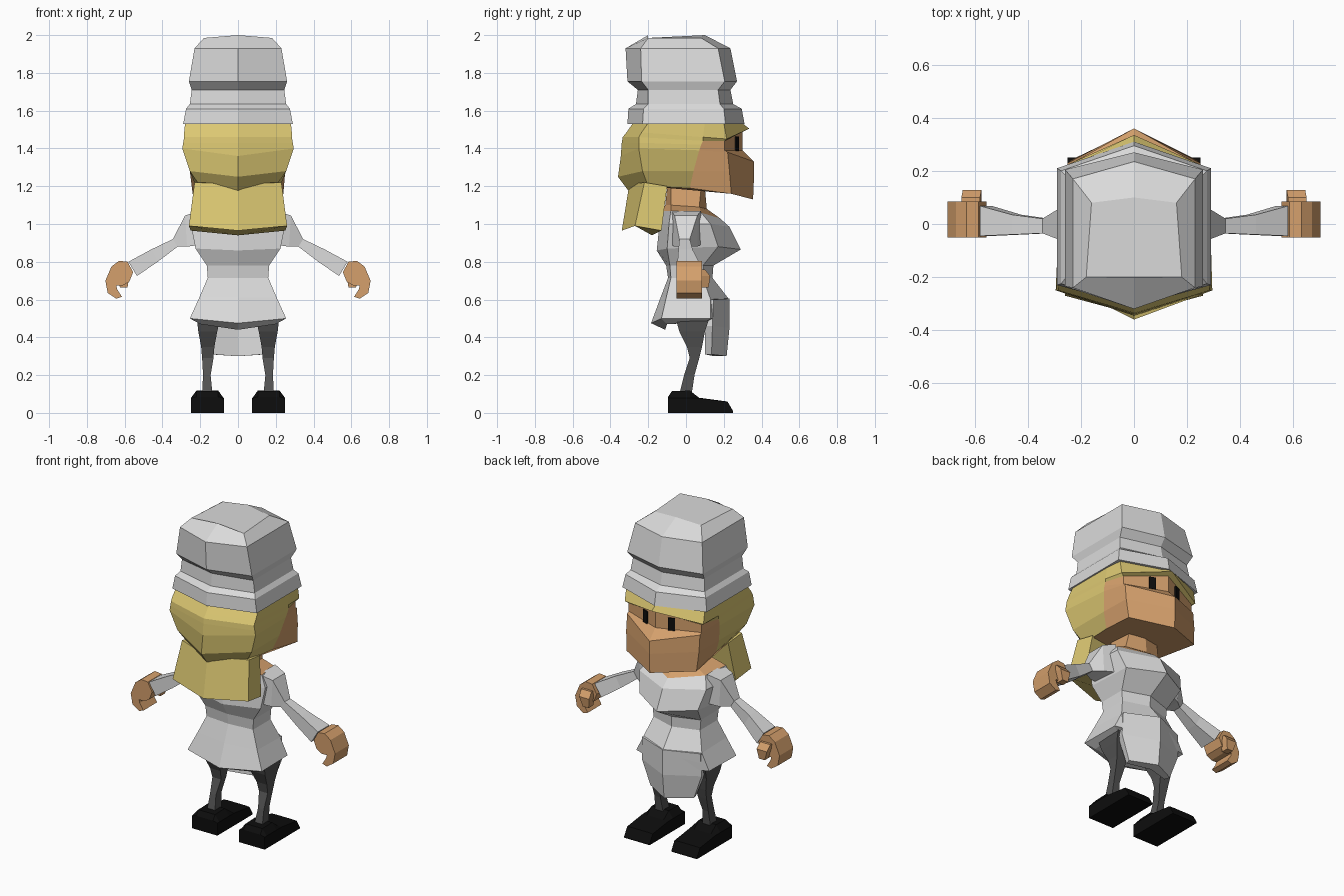
import bpy, bmesh, math
from mathutils import Matrix, Vector

cube = bpy.data.objects.get("Cube")
if cube:
    bpy.data.objects.remove(cube, do_unlink=True)


def material(name, rgb):
    m = bpy.data.materials.new(name)
    m.use_nodes = True
    col = (*rgb, 1.0)
    m.diffuse_color = col
    m.node_tree.nodes["Principled BSDF"].inputs["Base Color"].default_value = col
    return m


CLOTH = material("white cloth", (0.70, 0.70, 0.70))
HAIR = material("blond hair", (0.72, 0.58, 0.17))
SKIN = material("tan skin", (0.66, 0.35, 0.15))
LEGS = material("dark grey stockings", (0.085, 0.085, 0.085))
BLACK = material("black", (0.004, 0.004, 0.004))


def loft(name, rings, mats, rule=None, side=1):
    """Skin closed rings of points; rule(band, segment) picks the material slot."""
    bm = bmesh.new()
    loops = [[bm.verts.new((side * x, y, z)) for x, y, z in r] for r in rings]
    n = len(loops[0])
    for b in range(len(loops) - 1):
        for s in range(n):
            t = (s + 1) % n
            f = bm.faces.new((loops[b][s], loops[b][t], loops[b + 1][t], loops[b + 1][s]))
            f.material_index = rule(b, s) if rule else 0
    first, last = bm.faces.new(loops[0]), bm.faces.new(loops[-1])
    if rule:
        first.material_index = rule(-1, 0)
        last.material_index = rule(len(loops) - 1, 0)
    bmesh.ops.recalc_face_normals(bm, faces=bm.faces)
    me = bpy.data.meshes.new(name)
    bm.to_mesh(me)
    bm.free()
    for m in mats:
        me.materials.append(m)
    ob = bpy.data.objects.new(name, me)
    bpy.context.collection.objects.link(ob)
    return ob


def sym(*half):
    """Close a half ring (first and last points on the centre line) by mirroring it."""
    return list(half) + [(-x, y, z) for x, y, z in half[-2:0:-1]]


def hexa(z, w, yb, ysb, ysf, yf, wf=None):
    """Six-sided ring: pointed front and back, straight sides."""
    return sym((0, yb, z), (w, ysb, z), (wf or w, ysf, z), (0, yf, z))


# Hat: brim, band and tall puffed crown
loft("hat", [
    hexa(1.53, 0.29, -0.31, -0.23, 0.21, 0.31),
    hexa(1.61, 0.275, -0.305, -0.225, 0.20, 0.295),
    hexa(1.635, 0.255, -0.265, -0.20, 0.18, 0.25),
    hexa(1.71, 0.245, -0.255, -0.20, 0.17, 0.235),
    hexa(1.755, 0.26, -0.31, -0.235, 0.205, 0.27),
    hexa(1.93, 0.23, -0.32, -0.24, 0.17, 0.235),
    sym((0, -0.20, 2.0), (0.18, -0.20, 1.985), (0.16, 0.08, 1.985), (0, 0.10, 2.0)),
], [CLOTH])

# Head: hair at the back and sides, skin jaw and recessed eye band under a fringe
head_rings = [
    sym((0, -0.30, 1.17), (0.20, -0.20, 1.20), (0.22, 0.02, 1.19), (0.24, 0.24, 1.16), (0, 0.355, 1.13)),
    sym((0, -0.36, 1.25), (0.255, -0.23, 1.28), (0.255, 0.04, 1.28), (0.25, 0.23, 1.28), (0, 0.36, 1.25)),
    sym((0, -0.345, 1.36), (0.295, -0.25, 1.40), (0.28, 0.07, 1.39), (0.25, 0.22, 1.38), (0, 0.36, 1.33)),
    sym((0, -0.34, 1.43), (0.29, -0.25, 1.43), (0.285, 0.08, 1.42), (0.25, 0.205, 1.39), (0, 0.30, 1.39)),
    sym((0, -0.335, 1.46), (0.285, -0.25, 1.46), (0.285, 0.09, 1.44), (0.25, 0.205, 1.44), (0, 0.30, 1.49)),
    sym((0, -0.315, 1.485), (0.285, -0.235, 1.485), (0.285, 0.09, 1.46), (0.27, 0.215, 1.45), (0, 0.335, 1.505)),
    sym((0, -0.28, 1.535), (0.28, -0.20, 1.535), (0.28, 0.10, 1.535), (0.27, 0.20, 1.535), (0, 0.29, 1.54)),
]
loft("head", head_rings, [HAIR, SKIN], lambda b, s: int(b < 0 or (b < 4 and 2 <= s <= 5)))

# Long hair hanging at the back
loft("hair_tail", [
    sym((0, -0.30, 1.21), (0.23, -0.22, 1.22), (0.22, -0.10, 1.20), (0, -0.14, 1.20)),
    sym((0, -0.34, 0.965), (0.26, -0.27, 0.99), (0.25, -0.13, 0.965), (0, -0.18, 0.94)),
], [HAIR])

# Torso with skin neck and neckline, bust, waist and flared skirt
loft("dress", [
    hexa(1.19, 0.10, -0.10, -0.08, 0.08, 0.10),
    sym((0, -0.11, 1.10), (0.11, -0.08, 1.10), (0.12, 0.07, 1.09), (0, 0.11, 1.08)),
    sym((0, -0.13, 1.07), (0.22, -0.08, 1.07), (0.19, 0.08, 1.06), (0, 0.18, 1.03)),
    sym((0, -0.14, 1.00), (0.25, -0.09, 1.00), (0.23, 0.13, 1.00), (0, 0.23, 0.985)),
    sym((0, -0.155, 0.86), (0.225, -0.10, 0.87), (0.20, 0.17, 0.88), (0, 0.29, 0.865)),
    hexa(0.78, 0.165, -0.105, -0.085, 0.09, 0.145),
    hexa(0.715, 0.16, -0.095, -0.08, 0.09, 0.14),
    sym((0, -0.135, 0.61), (0.205, -0.105, 0.61), (0.20, 0.13, 0.60), (0, 0.225, 0.605)),
    sym((0, -0.185, 0.475), (0.255, -0.13, 0.50), (0.25, 0.13, 0.50), (0, 0.20, 0.49)),
    sym((0, -0.11, 0.44), (0.20, -0.10, 0.47), (0.20, 0.10, 0.48), (0, 0.15, 0.48)),
], [CLOTH, SKIN], lambda b, s: int(b < 2))

# Apron-like front of the skirt
loft("skirt_front_flap", [
    sym((0, 0.15, 0.61), (0.19, 0.10, 0.60), (0.20, 0.145, 0.60), (0, 0.23, 0.605)),
    sym((0, 0.15, 0.45), (0.20, 0.10, 0.46), (0.205, 0.14, 0.46), (0, 0.23, 0.45)),
    sym((0, 0.15, 0.30), (0.14, 0.10, 0.31), (0.15, 0.135, 0.31), (0, 0.215, 0.30)),
], [CLOTH])


def arm_ring(xt, zt, xb, zb, y0, y1):
    return [(xt, y0, zt), (xt, y1, zt), (xb, y1, zb), (xb, y0, zb)]


def box_ring(z, x0, x1, y0, y1):
    return [(x0, y0, z), (x1, y0, z), (x1, y1, z), (x0, y1, z)]


def shoe_ring(y, z):
    low = min(z, 0.08) * 0.97
    return [(0.075, y, 0), (0.25, y, 0), (0.25, y, low), (0.22, y, z), (0.105, y, z), (0.075, y, low)]


# Curled hand: palm side and finger side of a C-shaped strip
hand_outer = [(0.585, 0.80), (0.63, 0.805), (0.67, 0.775), (0.702, 0.70), (0.69, 0.635), (0.645, 0.605)]
hand_inner = [(0.555, 0.745), (0.575, 0.695), (0.61, 0.675), (0.645, 0.675), (0.64, 0.655), (0.615, 0.615)]

for side, label in ((1, "left"), (-1, "right")):
    # Arm with puffed shoulder, narrow elbow and wide cuff
    loft(label + "_sleeve", [
        arm_ring(0.20, 1.07, 0.20, 0.89, -0.08, 0.08),
        arm_ring(0.28, 1.045, 0.27, 0.88, -0.06, 0.06),
        arm_ring(0.345, 0.92, 0.32, 0.88, -0.035, 0.02),
        arm_ring(0.46, 0.865, 0.425, 0.80, -0.04, 0.035),
        arm_ring(0.58, 0.80, 0.535, 0.725, -0.045, 0.068),
    ], [CLOTH], side=side)
    loft(label + "_hand", [
        [(xo, -0.05, zo), (xo, 0.085, zo), (xi, 0.085, zi), (xi, -0.05, zi)]
        for (xo, zo), (xi, zi) in zip(hand_outer, hand_inner)
    ], [SKIN], side=side)
    loft(label + "_thumb", [
        box_ring(0.76, 0.58, 0.65, 0.06, 0.10),
        box_ring(0.725, 0.575, 0.645, 0.07, 0.128),
        box_ring(0.665, 0.585, 0.625, 0.075, 0.12),
    ], [SKIN], side=side)
    # Leg and shoe
    loft(label + "_leg", [
        box_ring(0.52, 0.09, 0.22, -0.06, 0.13),
        box_ring(0.43, 0.11, 0.21, -0.035, 0.10),
        box_ring(0.35, 0.125, 0.195, 0.005, 0.085),
        box_ring(0.29, 0.13, 0.19, 0.02, 0.07),
        box_ring(0.20, 0.145, 0.185, -0.01, 0.045),
        box_ring(0.10, 0.135, 0.19, -0.035, 0.03),
    ], [LEGS], side=side)
    loft(label + "_shoe", [shoe_ring(y, z) for y, z in (
        (-0.095, 0.085), (-0.075, 0.115), (0.02, 0.118), (0.07, 0.08), (0.22, 0.06), (0.25, 0.008))],
        [BLACK], side=side)
    # Eye plate lying on the slanted eye band
    eye = loft(label + "_eye", [
        box_ring(z, -0.02, 0.02, -0.004, 0.004) for z in (-0.038, 0.038)], [BLACK])
    eye.data.transform(Matrix.Translation(Vector((side * 0.09, 0.27, 1.424)))
                       @ Matrix.Rotation(-side * math.atan(0.38), 4, "Z"))
